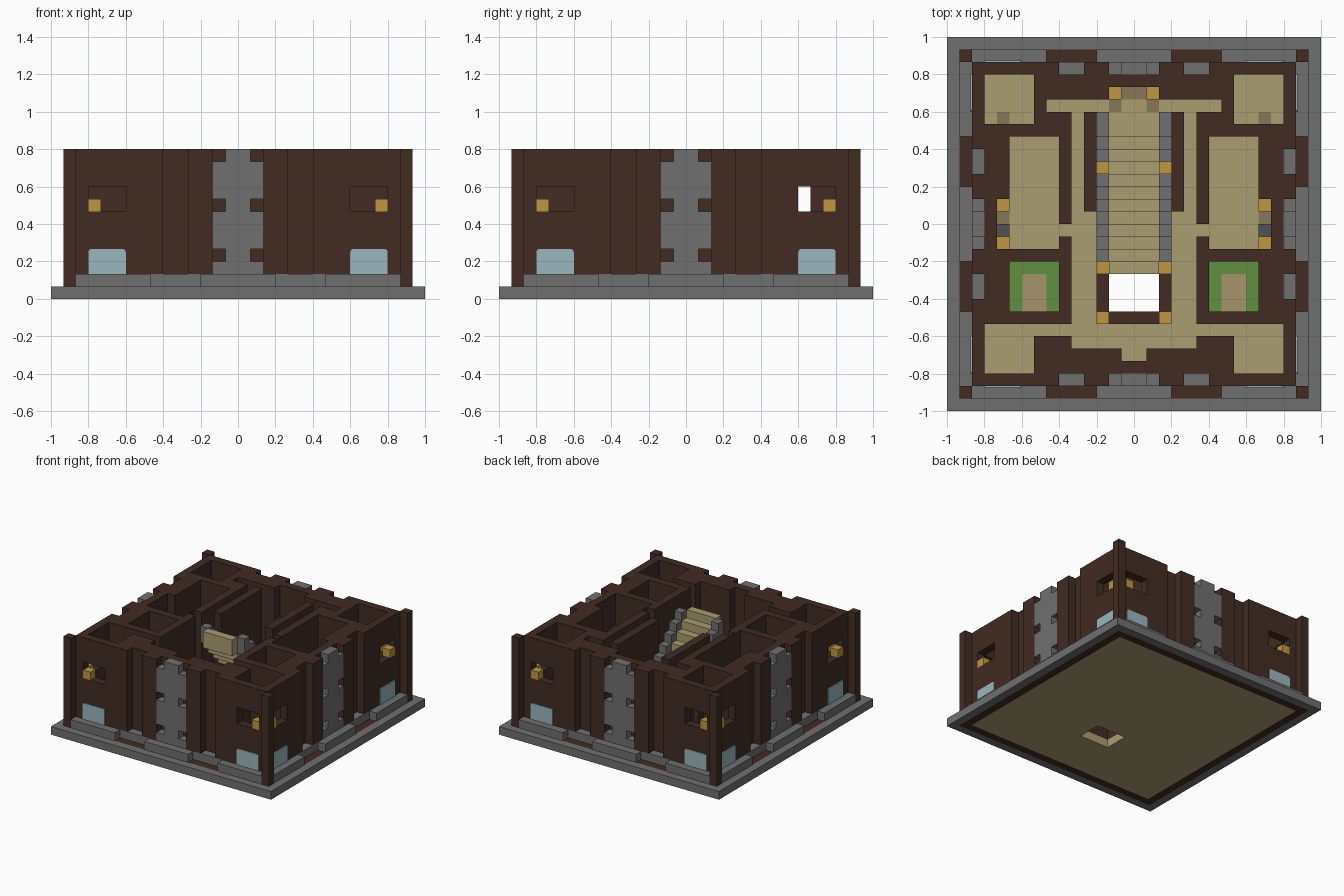
import bpy
import bmesh
from mathutils import Matrix, Vector

U = 1 / 15  # one building block

if "Cube" in bpy.data.objects:
    bpy.data.objects.remove(bpy.data.objects["Cube"])


def material(name, *rgb):
    m = bpy.data.materials.new(name)
    m.use_nodes = True
    m.diffuse_color = (*rgb, 1)
    bsdf = next(n for n in m.node_tree.nodes if n.type == 'BSDF_PRINCIPLED')
    bsdf.inputs["Base Color"].default_value = (*rgb, 1)
    return m


BROWN = material("dark wood", .054, .025, .016)
GREY = material("grey stone", .162, .162, .162)
SAND = material("sand floor", .41, .34, .165)
TAN = material("worn tan", .25, .185, .09)
PATH = material("garden path", .38, .3, .15)
GOLD = material("lamp gold", .52, .31, .05)
BLUE = material("pale blue glass", .33, .47, .52)
GREEN = material("grass green", .12, .28, .05)
DARK = material("dark stone", .085, .085, .085)


# Boxes are (x0, x1, y0, y1, z0, z1) in blocks
def mirror(boxes):
    return boxes + [(-b[1], -b[0], *b[2:]) for b in boxes]


def around(boxes):
    out = list(boxes)
    for _ in range(3):
        boxes = [(-b[3], -b[2], b[0], b[1], b[4], b[5]) for b in boxes]
        out += boxes
    return out


def part(name, mat, boxes, round_top=0):
    bm = bmesh.new()
    for x0, x1, y0, y1, z0, z1 in boxes:
        mid = Vector((x0 + x1, y0 + y1, z0 + z1)) * U / 2
        size = Vector((x1 - x0, y1 - y0, z1 - z0)) * U
        bmesh.ops.create_cube(bm, size=1, matrix=Matrix.Translation(mid) @ Matrix.Diagonal((*size, 1)))
    if round_top:
        top = max(v.co.z for v in bm.verts)
        edges = [e for e in bm.edges if e.calc_length() < U / 4
                 and all(v.co.z > top - .001 for v in e.verts)]
        bmesh.ops.bevel(bm, geom=edges, offset=round_top * U, segments=3, affect='EDGES', profile=.5)
    mesh = bpy.data.meshes.new(name)
    bm.to_mesh(mesh)
    bm.free()
    mesh.materials.append(mat)
    ob = bpy.data.objects.new(name, mesh)
    bpy.context.scene.collection.objects.link(ob)
    return ob


def carve(ob, boxes):
    # Cut all boxes out of the object, then discard the cutters
    group = bpy.data.collections.new("cutters")
    bpy.context.scene.collection.children.link(group)
    cutters = [part("cutter", ob.data.materials[0], [b]) for b in boxes]
    for c in cutters:
        c.hide_render = True
        group.objects.link(c)
    mod = ob.modifiers.new("openings", 'BOOLEAN')
    mod.operation = 'DIFFERENCE'
    mod.solver = 'EXACT'
    mod.operand_type = 'COLLECTION'
    mod.collection = group
    evaluated = ob.evaluated_get(bpy.context.evaluated_depsgraph_get())
    ob.data = bpy.data.meshes.new_from_object(evaluated)
    ob.modifiers.clear()
    for c in cutters:
        bpy.data.objects.remove(c)
    bpy.data.collections.remove(group)


# Foundation and floor
part("foundation_rim", GREY, around([(-15, 14, -15, -14, 0, 1)]))
part("foundation_sill", BROWN, around([(-14, 13, -14, -13, 0, 1)]))
floor = part("floor", SAND, [(-13, 13, -13, 13, 0, 1)])
carve(floor, [(-2, 2, -7, -4, -1, 2)])

# Plinth under the walls, with outer skirting segments
part("plinth", GREY, around([(-13, 12, -13, -12, 1, 2)]))
part("skirting", GREY, around([(-13, -7, -14, -13, 1, 2), (-3, 3, -14, -13, 1, 2), (7, 13, -14, -13, 1, 2)]))
part("corner_posts", BROWN, around([(13, 14, -14, -13, 1, 12)]))


# Walls: one block with rooms, corridors, niches and windows cut out
def room(x0, x1, y0, y1):
    return (x0, x1, y0, y1, .5, 13)


side_rooms = mirror([
    room(8, 12, 8, 12),      # back corner rooms
    room(8, 12, -12, -8),    # front corner rooms
    room(6, 10, -2, 7),      # side halls
    room(10, 11, -2, 2),     # hall alcoves
    room(6, 10, -7, -3),     # gardens
    room(4, 5, 1, 9),        # narrow passages
    room(3, 5, -8, 1),       # passages beside the stairwell
    room(5, 6, -1, 0),       # hall doors
    (7, 8, 9, 10, .5, 9),    # back room doors
])
middle_rooms = [
    room(-7, 7, 9, 10),      # back corridor
    room(-2, 2, 10, 11),     # back alcove
    room(-3, 3, -8, 9),      # stair hall
    room(-8, 8, -9, -8),     # front corridor
    room(-5, 5, -10, -9),
    room(-1, 1, -11, -10),   # front alcove
]
facade = around(mirror([
    (4, 6, -14, -12, .5, 13),    # recesses
    (9, 12, -14, -11.5, 7, 9),   # windows
]) + [
    (-2, 2, -14, -12, .5, 13),   # tower slot
    (-14, 14, -14, -12, .5, 2),  # plinth slot
])
walls = part("walls", BROWN, [(-13, 13, -13, 13, 1, 12)])
carve(walls, side_rooms + middle_rooms + facade)

# Stone towers with square notches
tower = [(-1, 1, -13, -12, 2, 12)]
for z0, z1 in ((2, 3), (4, 7), (8, 11)):
    tower += mirror([(1, 2, -13, -12, z0, z1)])
part("towers", GREY, around(tower))

# Glass panes and window lamps
part("panes", BLUE, around(mirror([(9, 12, -13.1, -13, 2, 4)])), round_top=.25)
part("window_lamps", GOLD, around(mirror([(11, 12, -13, -12, 7, 8)])))

# Staircase climbing to the front, with stepped rails
steps, rails = [], []
for i in range(11):
    top = 12 - i
    steps.append((-2, 2, i - 4, i - 3, max(1, top - 2), top))
for i in range(1, 13):
    top = max(2, 13 - i)
    rails.append((2, 3, i - 4, i - 3, max(1, top - 2), top))
rails.append((2, 3, 4, 5, 5, 7))
part("stairs", SAND, steps)
part("stair_rails", GREY, mirror(rails))

# Stairwell parapet
part("stairwell_parapet", BROWN, [(-2, 2, -8, -7, 1, 3)] + mirror(
    [(2, 3, -7, -4, 1, 3), (2, 3, -8, -7, 1, 7), (2, 3, -4, -3, 1, 7)]))

# Inside lamps
part("inside_lamps", GOLD, mirror([(x, x + 1, y, y + 1, 7, 8) for x, y in (
    (2, 4), (2, -4), (2, -8), (1, 10), (10, 1), (10, -2))]))

# Gardens and floor details
part("lawns", GREEN, mirror([(6, 10, -7, -3, 1, 1.07)]))
part("garden_paths", PATH, mirror([(7, 9, -7, -4, 1.07, 1.14)]))
part("worn_floor", TAN, [(-1, 1, 10, 11, 1, 1.1)] + mirror(
    [(1, 2, 9, 10, 1, 1.1), (10, 11, 0, 1, 1, 1.1), (10, 11, 8, 9, 1, 1.1)]))
part("alcove_stones", DARK, mirror([(10, 11, -1, 0, 1, 2)]))
